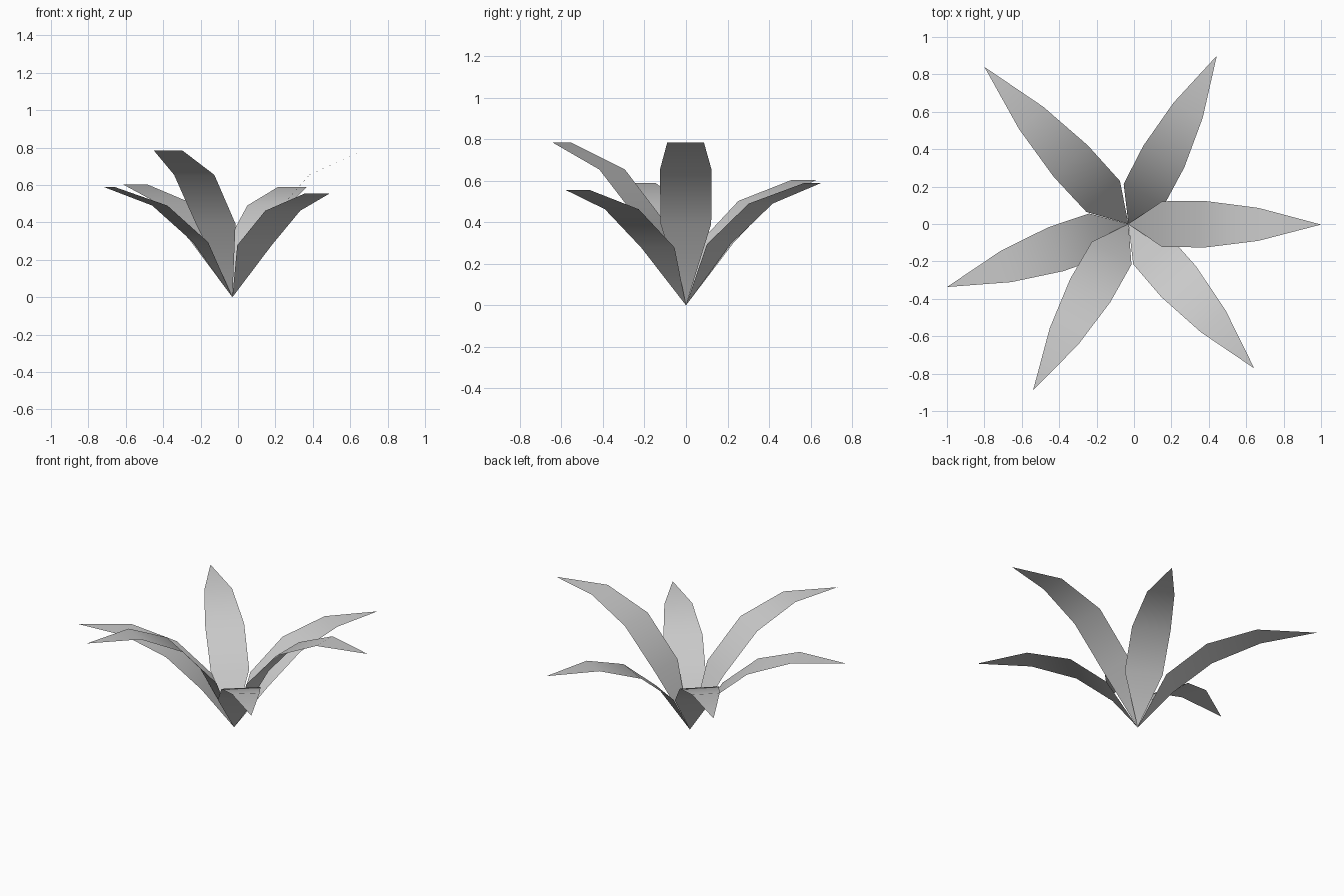
import bpy, bmesh
from mathutils import Vector

if "Cube" in bpy.data.objects:
    bpy.data.objects.remove(bpy.data.objects["Cube"])

BASE = Vector((-0.03, 0, 0))
# Shared leaf shape: reach fraction, height fraction, half width
SECTIONS = [(0.175, 0.5, 0.122), (0.4, 5 / 6, 0.124), (0.675, 1.0, 0.088)]
# Tip x, tip y, tip height of each leaf
TIPS = [(1.0, -0.003, 0.785), (0.443, 0.90, 0.588), (-0.80, 0.84, 0.603),
        (-1.0, -0.337, 0.588), (-0.54, -0.89, 0.785), (0.643, -0.772, 0.555)]


def make_leaf(name, x, y, height):
    """Arching flat blade, pointed at root and tip."""
    reach = Vector((x, y, 0)) - BASE
    side = Vector((-reach.y, reach.x, 0)).normalized()
    bm = bmesh.new()
    root = bm.verts.new(BASE)
    rows = []
    for r, h, w in SECTIONS:
        mid = BASE + reach * r + Vector((0, 0, height * h))
        rows.append((bm.verts.new(mid - side * w), bm.verts.new(mid + side * w)))
    tip = bm.verts.new((x, y, height))
    bm.faces.new((root, rows[0][0], rows[0][1]))
    for a, b in zip(rows, rows[1:]):
        bm.faces.new((a[0], b[0], b[1], a[1]))
    bm.faces.new((rows[-1][0], tip, rows[-1][1]))
    for f in bm.faces:
        f.smooth = True
    mesh = bpy.data.meshes.new(name)
    bm.to_mesh(mesh)
    bm.free()
    bpy.context.collection.objects.link(bpy.data.objects.new(name, mesh))


# Six leaves growing from one root point
for i, tip in enumerate(TIPS):
    make_leaf(f"leaf_{i + 1}", *tip)
